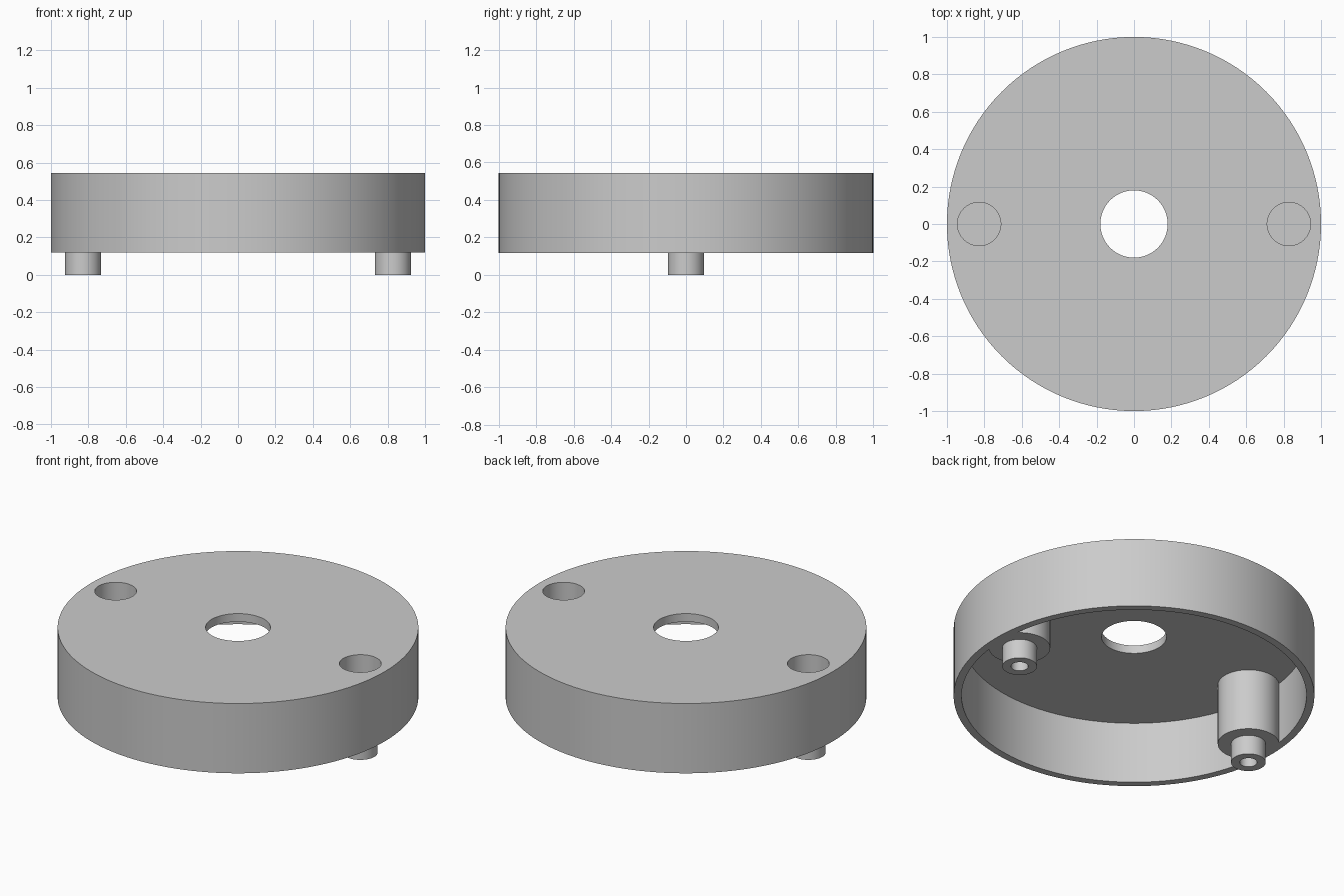
import bpy

default = bpy.data.objects.get("Cube")
if default:
    bpy.data.objects.remove(default, do_unlink=True)

# Main dimensions
BASE, TOP, CEILING = 0.118, 0.545, 0.495
POST_X = 0.828

grey = bpy.data.materials.new("light grey")
grey.use_nodes = True
colour = (0.6, 0.6, 0.6, 1)
grey.diffuse_color = colour
grey.node_tree.nodes["Principled BSDF"].inputs["Base Color"].default_value = colour


def cylinder(name, radius, low, high, x=0, sides=64):
    bpy.ops.mesh.primitive_cylinder_add(
        vertices=sides, radius=radius, depth=high - low,
        location=(x, 0, (low + high) / 2))
    obj = bpy.context.object
    obj.name = name
    obj.data.materials.append(grey)
    return obj


def combine(target, tool, operation):
    """Apply a boolean and discard the tool object."""
    mod = target.modifiers.new(operation.title(), "BOOLEAN")
    mod.operation = operation
    mod.solver = "EXACT"
    mod.object = tool
    bpy.context.view_layer.objects.active = target
    bpy.ops.object.modifier_apply(modifier=mod.name)
    bpy.data.objects.remove(tool, do_unlink=True)


# Round cap, hollow below, leaving a solid boss on each side
cap = cylinder("round_cap", 1, BASE, TOP, sides=128)
cavity = cylinder("cavity", 0.956, BASE - 0.2, CEILING, sides=128)
for x in (-POST_X, POST_X):
    combine(cavity, cylinder("boss", 0.17, BASE - 0.4, TOP + 0.2, x), "DIFFERENCE")
combine(cap, cavity, "DIFFERENCE")

# Centre hole
combine(cap, cylinder("centre_hole", 0.18, 0, TOP + 0.2), "DIFFERENCE")

# Pegs below, sockets above and blind holes in the peg ends
for x in (-POST_X, POST_X):
    combine(cap, cylinder("peg", 0.096, 0, BASE + 0.08, x), "UNION")
    combine(cap, cylinder("socket", 0.116, TOP - 0.18, TOP + 0.2, x), "DIFFERENCE")
    combine(cap, cylinder("peg_hole", 0.048, -0.2, 0.2, x, 48), "DIFFERENCE")

# Smooth round walls with crisp rims
bpy.ops.object.select_all(action="DESELECT")
cap.select_set(True)
bpy.context.view_layer.objects.active = cap
bpy.ops.object.shade_smooth_by_angle()
